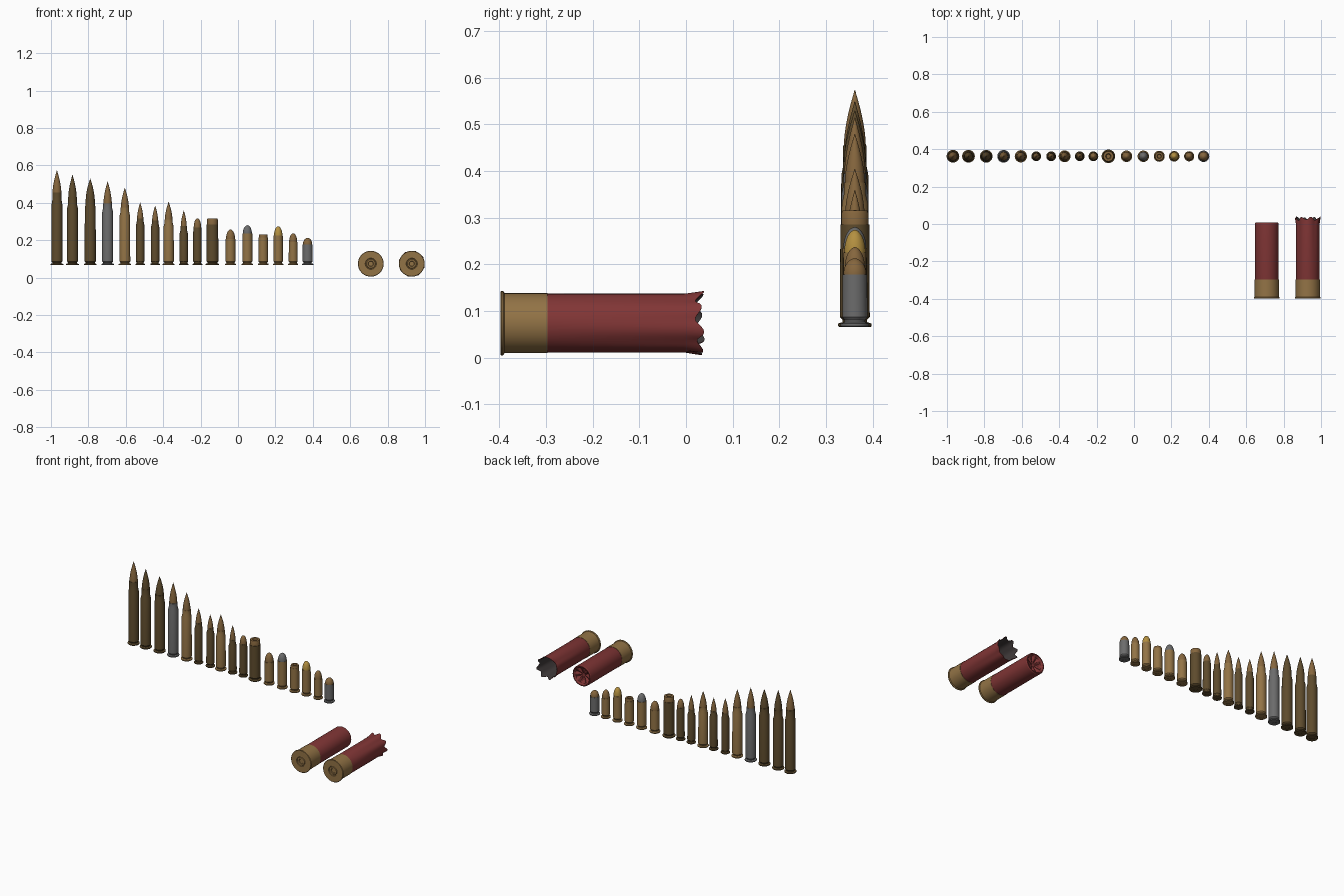
import bpy, math

cube = bpy.data.objects.get("Cube")
if cube:
    bpy.data.objects.remove(cube, do_unlink=True)


def material(name, srgb):
    col = [c ** 2.2 for c in srgb] + [1.0]
    m = bpy.data.materials.new(name)
    m.use_nodes = True
    m.diffuse_color = col
    bsdf = m.node_tree.nodes["Principled BSDF"]
    bsdf.inputs["Base Color"].default_value = col
    bsdf.inputs["Roughness"].default_value = 0.6
    return m


MATS = {
    "brass": material("brass", (0.57, 0.45, 0.28)),
    "dark": material("dark brass", (0.37, 0.30, 0.19)),
    "steel": material("grey steel", (0.42, 0.42, 0.42)),
    "copper": material("copper jacket", (0.52, 0.40, 0.25)),
    "yellow": material("yellow brass", (0.70, 0.56, 0.26)),
    "red": material("red plastic", (0.50, 0.22, 0.22)),
    "soot": material("sooty inside", (0.26, 0.24, 0.24)),
}


def lathe(name, profile, mat, loc, lying=False, warp=None, inner=None, segs=32):
    """Spin (radius, height) points; warp(ring, angle, r, z) may reshape a ring.
    Segments from index inner[0] on use material inner[1]."""
    verts, rings, faces, slots = [], [], [], []
    for k, (r, z) in enumerate(profile):
        count = 1 if r == 0 else segs
        ring = []
        for i in range(count):
            a = 2 * math.pi * i / segs
            rr, zz = warp(k, a, r, z) if warp else (r, z)
            ring.append(len(verts))
            verts.append((rr * math.cos(a), rr * math.sin(a), zz))
        rings.append(ring)
    for k, (lo, hi) in enumerate(zip(rings, rings[1:])):
        for i in range(segs):
            j = (i + 1) % segs
            if len(lo) == 1:
                faces.append((lo[0], hi[j], hi[i]))
            elif len(hi) == 1:
                faces.append((lo[i], lo[j], hi[0]))
            else:
                faces.append((lo[i], lo[j], hi[j], hi[i]))
            slots.append(1 if inner and k >= inner[0] else 0)
    mesh = bpy.data.meshes.new(name)
    mesh.from_pydata(verts, [], faces)
    mesh.materials.append(MATS[mat])
    if inner:
        mesh.materials.append(MATS[inner[1]])
    for poly, slot in zip(mesh.polygons, slots):
        poly.material_index = slot
    obj = bpy.data.objects.new(name, mesh)
    bpy.context.collection.objects.link(obj)
    obj.location = loc
    if lying:
        obj.rotation_euler.x = -math.pi / 2
    bpy.ops.object.select_all(action="DESELECT")
    obj.select_set(True)
    bpy.context.view_layer.objects.active = obj
    bpy.ops.object.shade_smooth_by_angle(angle=math.radians(30))
    return obj


# ---- Standing cartridges ----
BASE, ROW_Y = 0.066, 0.362


def cartridge(label, x, r, body, neck, mouth, tip, nose, case_mat, bullet_mat):
    rim = r * 1.13
    # Case: primer dimple, rim, extractor groove, body, shoulder, neck
    case = [(0, BASE + .002), (r * .4, BASE + .002), (r * .42, BASE), (rim * .94, BASE),
            (rim, BASE + .002), (rim, BASE + .007), (r * .82, BASE + .010),
            (r * .82, BASE + .015), (r, BASE + .021), (r * .97, body)]
    if neck < r * .95:
        case.append((neck, body + .022))
    case += [(neck, mouth), (neck * .93, mouth)]
    lathe(f"{label}_case", case, case_mat, (x, ROW_Y, 0))
    # Bullet: pointed, round or flat hollow nose
    rb, length = neck * .94, tip - mouth
    if nose == "flat":
        points = [(rb, mouth - .003), (rb, tip - .006), (rb * .92, tip),
                  (rb * .5, tip), (rb * .38, tip - .012), (0, tip - .012)]
    else:
        power, root = (1.65, 1) if nose == "point" else (2.1, .55)
        points = [(rb, mouth - .003)]
        for i in range(12):
            t = i / 12
            points.append((rb * (1 - t ** power) ** root, mouth + length * t))
        points += [(points[-1][0] * .45, tip - length * .02), (0, tip)]
    lathe(f"{label}_bullet", points, bullet_mat, (x, ROW_Y, 0))


# x, body radius, body top, neck radius, mouth, tip, nose, case, bullet
ROW = [
    (-.968, .030, .39, .025, .455, .574, "point", "dark", "copper"),
    (-.885, .030, .37, .024, .43, .55, "point", "dark", "dark"),
    (-.79, .030, .37, .025, .42, .53, "point", "dark", "dark"),
    (-.697, .030, .35, .024, .395, .515, "point", "steel", "copper"),
    (-.605, .029, .33, .023, .375, .48, "point", "brass", "copper"),
    (-.523, .023, .28, .018, .315, .402, "point", "dark", "copper"),
    (-.443, .023, .27, .017, .305, .385, "point", "dark", "copper"),
    (-.371, .028, .27, .022, .31, .405, "point", "brass", "copper"),
    (-.29, .023, .235, .017, .275, .36, "point", "dark", "copper"),
    (-.217, .023, .245, .021, .268, .317, "round", "dark", "copper"),
    (-.137, .032, .285, .031, .285, .315, "flat", "dark", "copper"),
    (-.04, .027, .205, .026, .205, .257, "round", "brass", "copper"),
    (.05, .027, .235, .026, .235, .28, "round", "brass", "steel"),
    (.135, .026, .215, .025, .215, .23, "flat", "brass", "copper"),
    (.215, .025, .225, .024, .225, .274, "round", "brass", "yellow"),
    (.295, .024, .19, .023, .19, .237, "round", "brass", "copper"),
    (.372, .027, .178, .026, .178, .213, "round", "steel", "copper"),
]
for n, row in enumerate(ROW, 1):
    cartridge(f"cartridge_{n}", *row)

# ---- Lying shotgun shells ----
AXIS_Z, BACK, CUFF = .074, -.398, -.297
HEAD = [(0, .005), (.013, .005), (.015, .001), (.023, .001), (.025, .004), (.028, .004),
        (.03, 0), (.067, 0), (.069, .002), (.069, .006), (.0645, .009),
        (.0645, CUFF - BACK), (.061, CUFF - BACK)]


def crimp(k, a, r, z):
    # Folded pleats of the closed end
    return (r, z + .004 * math.cos(8 * a)) if k in (5, 6) else (r, z)


def torn(k, a, r, z):
    # Jagged petals of the opened end
    if k not in (3, 4):
        return r, z
    wave = math.cos(8 * (a - math.radians(150)))
    return r + .005 * wave, z + .008 * wave + .003 * math.sin(3 * a)


CLOSED = [(.061, CUFF - .01), (.063, CUFF), (.063, .003), (.060, .008), (.055, .008),
          (.048, -.002), (.025, -.010), (.010, -.014), (0, -.014)]
OPENED = [(.061, CUFF - .01), (.063, CUFF), (.063, -.005), (.066, .029), (.064, .029),
          (.060, -.005), (.059, -.27), (0, -.27)]

for label, x, tube, warp, inner in (("closed_shell", .71, CLOSED, crimp, None),
                                    ("opened_shell", .929, OPENED, torn, (4, "soot"))):
    lathe(f"{label}_head", HEAD, "brass", (x, BACK, AXIS_Z), lying=True)
    lathe(f"{label}_tube", tube, "red", (x, 0, AXIS_Z), lying=True, warp=warp,
          inner=inner, segs=64)
